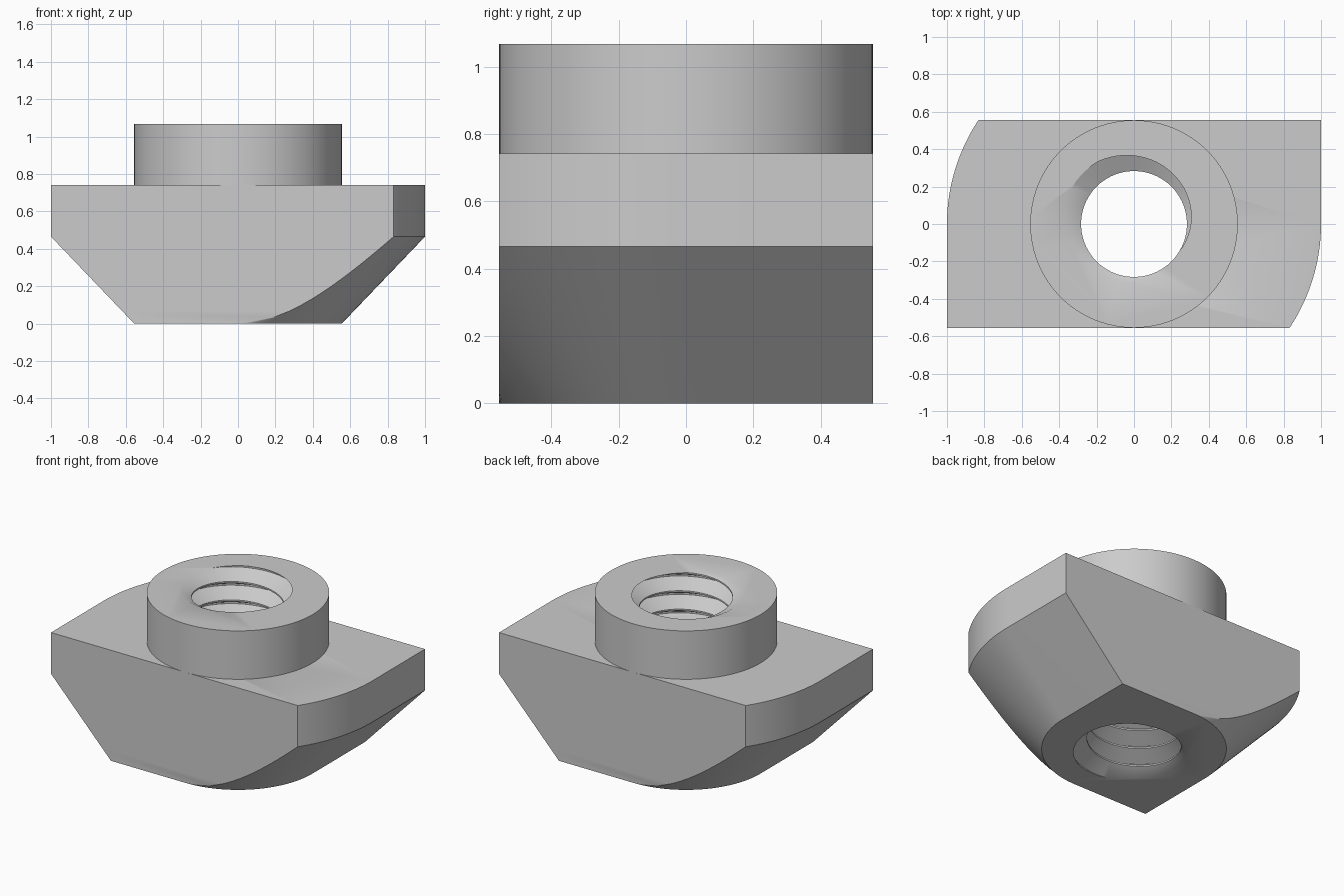
import bpy, bmesh
from math import sin, cos, pi, sqrt, radians

W = 0.555                        # half width, also collar and foot radius
Z_EDGE, Z_TOP, Z_COLLAR = 0.465, 0.742, 1.067

cube = bpy.data.objects.get("Cube")
if cube:
    bpy.data.objects.remove(cube, do_unlink=True)

steel = bpy.data.materials.new("light_grey_steel")
steel.use_nodes = True
GREY = (0.6, 0.6, 0.6, 1)
steel.diffuse_color = GREY
steel.node_tree.nodes["Principled BSDF"].inputs["Base Color"].default_value = GREY


def make_object(name, bm):
    bmesh.ops.recalc_face_normals(bm, faces=bm.faces)
    mesh = bpy.data.meshes.new(name)
    bm.to_mesh(mesh)
    bm.free()
    mesh.materials.append(steel)
    obj = bpy.data.objects.new(name, mesh)
    bpy.context.collection.objects.link(obj)
    return obj


def loft(name, rings):
    """Join closed rings of points and cap both ends."""
    bm = bmesh.new()
    loops = [[bm.verts.new(p) for p in ring] for ring in rings]
    n = len(loops[0])
    for a, b in zip(loops, loops[1:]):
        for i in range(n):
            j = (i + 1) % n
            bm.faces.new((a[i], a[j], b[j], b[i]))
    bm.faces.new(loops[0])
    bm.faces.new(loops[-1])
    return make_object(name, bm)


def body_ring(r, z, steps=28):
    """Two square corners and two rounded ones, clipped to the slot width."""
    half = [(r, W)]
    for i in range(steps + 1):
        y = W * sin(i / steps * pi / 2)
        half.append((sqrt(max(r * r - y * y, 0)), -y))
    return [(x, y, z) for x, y in half] + [(-x, -y, z) for x, y in half]


def thread_cutter():
    """Solid screw, longer than the nut, used to cut the threaded hole."""
    turns, seg = 8.625, 72
    pitch = Z_COLLAR / turns
    crest, root, flat = 0.283, 0.385, 15 / 360
    profile = [(-flat, crest), (flat, crest), (0.5 - flat, root), (0.5 + flat, root)]
    count = len(profile)
    bm = bmesh.new()
    grid = {}

    def vert(i, j):
        if i == seg:                         # next turn joins the row above
            i, j = 0, j + count
        if (i, j) not in grid:
            f, r = profile[j % count]
            a = 2 * pi * i / seg + pi / 2
            z = pitch * (j // count + f + i / seg - 3)
            grid[i, j] = bm.verts.new((r * cos(a), r * sin(a), z))
        return grid[i, j]

    for j in range(count * 14):
        for i in range(seg):
            bm.faces.new((vert(i, j), vert(i + 1, j), vert(i + 1, j + 1), vert(i, j + 1)))
    # close both ends with fans
    low, high = bm.verts.new((0, 0, -1)), bm.verts.new((0, 0, 2.5))
    for e in [e for e in bm.edges if e.is_boundary]:
        z = (e.verts[0].co.z + e.verts[1].co.z) / 2
        bm.faces.new((e.verts[0], e.verts[1], low if z < Z_COLLAR / 2 else high))
    return make_object("thread_cutter", bm)


# Body: tapered foot under a straight-sided flange
levels = 14
rings = [body_ring(W + (1 - W) * k / levels, Z_EDGE * k / levels) for k in range(levels + 1)]
body = loft("nut_body", rings + [body_ring(1, Z_TOP)])

# Round collar on top
circle = [(W * cos(2 * pi * i / 96), W * sin(2 * pi * i / 96)) for i in range(96)]
collar = loft("collar", [[(x, y, z) for x, y in circle] for z in (Z_TOP, Z_COLLAR)])

# Threaded hole through both parts
cutter = thread_cutter()
cutter.hide_render = True
for obj in (body, collar):
    mod = obj.modifiers.new("threaded_hole", "BOOLEAN")
    mod.operation = "DIFFERENCE"
    mod.solver = "EXACT"
    mod.object = cutter
    bpy.ops.object.select_all(action="DESELECT")
    obj.select_set(True)
    bpy.context.view_layer.objects.active = obj
    bpy.ops.object.modifier_apply(modifier=mod.name)
    bpy.ops.object.shade_smooth_by_angle(angle=radians(30))
bpy.data.objects.remove(cutter, do_unlink=True)
